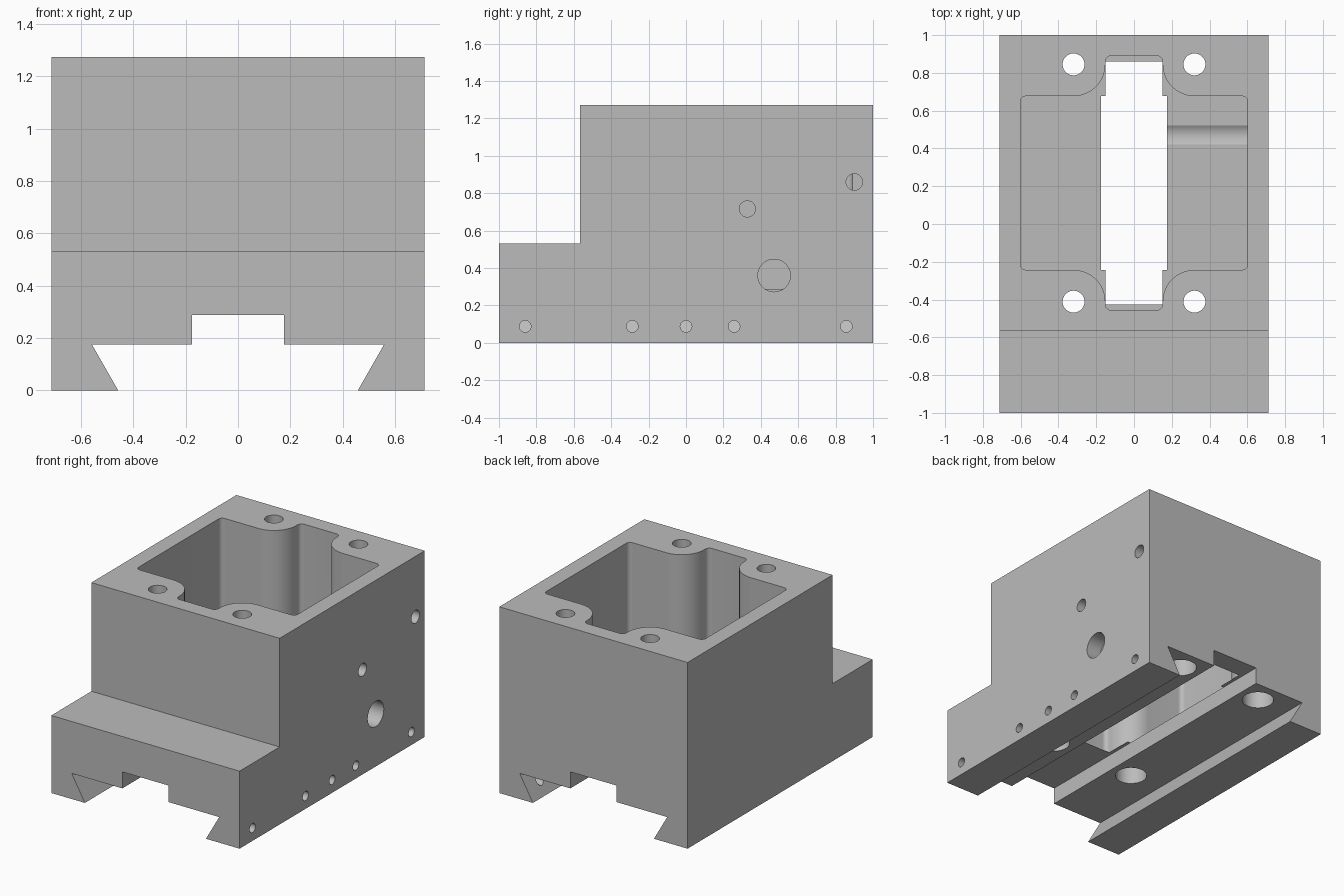
import bpy, bmesh, math
from mathutils import Vector

if "Cube" in bpy.data.objects:
    bpy.data.objects.remove(bpy.data.objects["Cube"])

HX, HY, H = 0.712, 1.0, 1.273       # half width, half length, height
CY = 0.217                          # pocket centre along y

grey = bpy.data.materials.new("grey_metal")
grey.diffuse_color = (0.5, 0.5, 0.5, 1)
grey.use_nodes = True
grey.node_tree.nodes["Principled BSDF"].inputs["Base Color"].default_value = grey.diffuse_color


def extrude(name, points, offset):
    """Closed outline of 3D points swept by an offset into a solid."""
    bm = bmesh.new()
    face = bm.faces.new([bm.verts.new(p) for p in points])
    top = bmesh.ops.extrude_face_region(bm, geom=[face])["geom"]
    bmesh.ops.translate(bm, vec=offset,
                        verts=[v for v in top if isinstance(v, bmesh.types.BMVert)])
    bmesh.ops.recalc_face_normals(bm, faces=bm.faces)
    mesh = bpy.data.meshes.new(name)
    bm.to_mesh(mesh)
    bm.free()
    mesh.materials.append(grey)
    obj = bpy.data.objects.new(name, mesh)
    bpy.context.collection.objects.link(obj)
    return obj


def arc(cx, cy, r, a0, a1, n):
    return [(cx + r * math.cos(math.radians(a0 + (a1 - a0) * i / n)),
             cy + r * math.sin(math.radians(a0 + (a1 - a0) * i / n))) for i in range(n + 1)]


def cut(target, cutter):
    cutter.hide_render = True
    mod = target.modifiers.new(cutter.name, "BOOLEAN")
    mod.operation, mod.solver, mod.object = "DIFFERENCE", "EXACT", cutter
    bpy.context.view_layer.objects.active = target
    bpy.ops.object.modifier_apply(modifier=mod.name)
    bpy.data.objects.remove(cutter)


def drill_z(target, x, y, r, z0, z1):
    ring = arc(x, y, r, 0, 360, 40)[:-1]
    cut(target, extrude("drill", [(a, b, z0) for a, b in ring], (0, 0, z1 - z0)))


def drill_x(target, y, z, r, x0):
    ring = arc(y, z, r, 0, 360, 40)[:-1]
    cut(target, extrude("drill", [(x0, a, b) for a, b in ring], (HX + 0.1 - x0, 0, 0)))


# Body: block with dovetail slot and centre groove along its length
half = [(0.175, 0.288), (0.175, 0.175), (0.558, 0.175), (0.458, 0), (HX, 0), (HX, H)]
profile = half + [(-x, z) for x, z in reversed(half)]
body = extrude("slide_block", [(x, -HY, z) for x, z in profile], (0, 2 * HY, 0))

# Front step
step = [(-1, -1.2, 0.53), (1, -1.2, 0.53), (1, -0.567, 0.53), (-1, -0.567, 0.53)]
cut(body, extrude("step_cutter", step, (0, 0, 1)))

# Pocket with rounded corners and bosses around the bolt holes
dx, dy, f = 0.602, 0.46, 0.03       # wide part of the pocket and its fillet
nx, ny = 0.152, 0.673               # narrow part
quarter = (arc(dx - f, dy - f, f, 0, 90, 6)
           + arc(0.32, 0.628, 0.168, 270, 180, 16)
           + arc(nx - f, ny - f, f, 0, 90, 6))
right = [(x, -y) for x, y in reversed(quarter)] + quarter
outline = right + [(-x, y) for x, y in reversed(right)]
cut(body, extrude("pocket_cutter", [(x, y + CY, 0.2885) for x, y in outline], (0, 0, 1.2)))
# Open the pocket floor into the centre groove
gap = [(-0.175, CY - dy), (0.175, CY - dy), (0.175, CY + dy), (-0.175, CY + dy)]
cut(body, extrude("gap_cutter", [(x, y, 0.2) for x, y in gap], (0, 0, 0.15)))
neck = [(-nx, CY - ny + f), (nx, CY - ny + f), (nx, CY + ny - f), (-nx, CY + ny - f)]
cut(body, extrude("neck_cutter", [(x, y, 0.2) for x, y in neck], (0, 0, 0.15)))

# Bolt holes, counterbored from below
for x in (-0.32, 0.32):
    for y in (CY - 0.628, CY + 0.628):
        drill_z(body, x, y, 0.058, 0.1, H + 0.1)
        drill_z(body, x, y, 0.1, 0.1, 0.475)

# Holes in the right side: gib screws, port and two upper holes
for y in (-0.86, -0.287, 0, 0.257, 0.857):
    drill_x(body, y, 0.088, 0.031, 0.4)
drill_x(body, 0.471, 0.36, 0.087, 0.12)
drill_x(body, 0.328, 0.716, 0.043, 0.5)
drill_x(body, 0.9, 0.86, 0.044, 0.1)

# Smooth the round walls, keep edges sharp
bpy.ops.object.select_all(action="DESELECT")
body.select_set(True)
bpy.context.view_layer.objects.active = body
bpy.ops.object.shade_smooth_by_angle(angle=math.radians(30))
